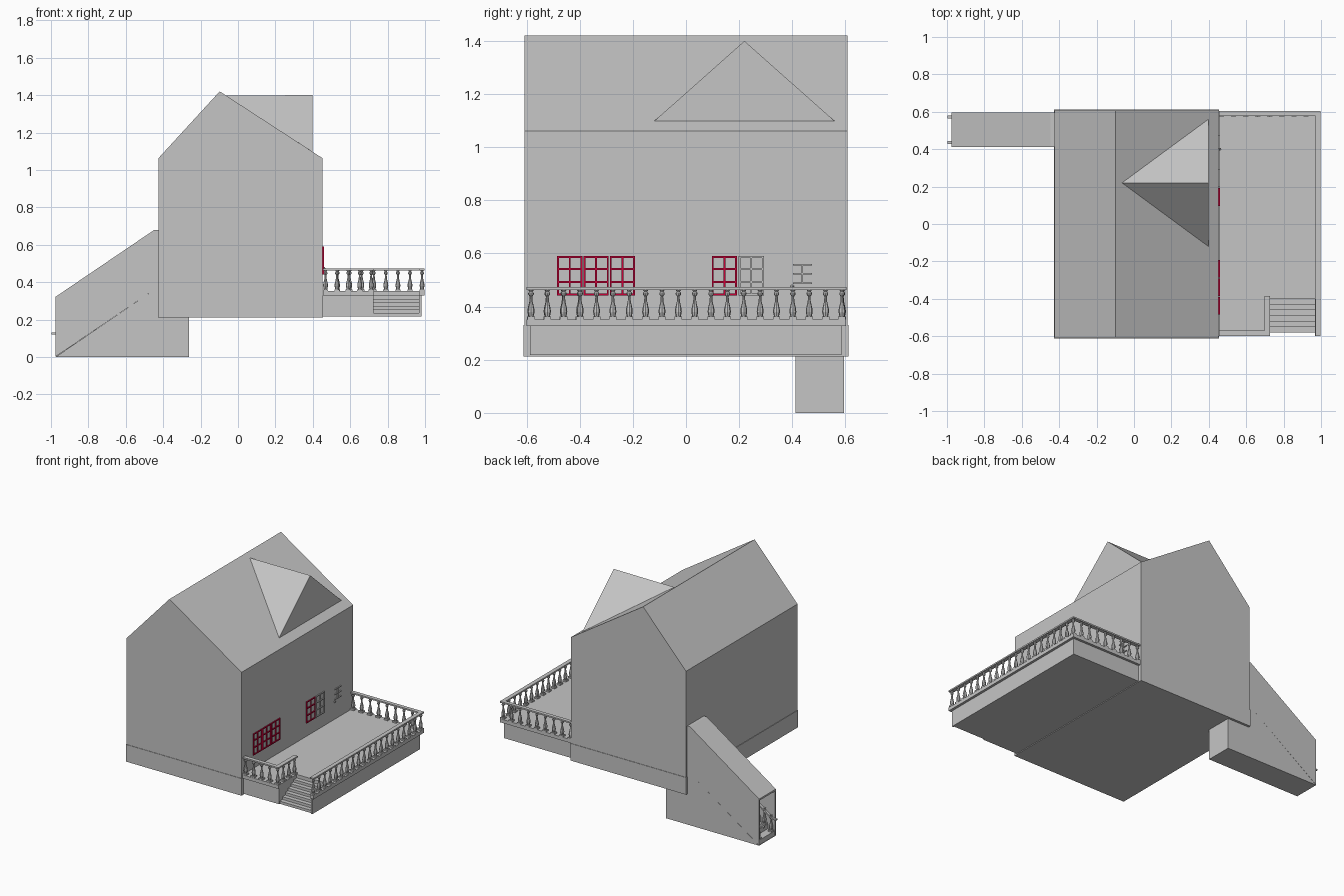
import bpy, bmesh, math
from mathutils import Matrix, Vector

if "Cube" in bpy.data.objects:
    bpy.data.objects.remove(bpy.data.objects["Cube"])


def material(name, rgb):
    m = bpy.data.materials.new(name)
    m.diffuse_color = (*rgb, 1)
    m.use_nodes = True
    m.node_tree.nodes["Principled BSDF"].inputs["Base Color"].default_value = m.diffuse_color
    return m


GREY = material("plaster grey", (0.56, 0.56, 0.56))
RED = material("crimson paint", (0.6, 0.0, 0.04))


def finish(name, bm, mat=GREY):
    bmesh.ops.recalc_face_normals(bm, faces=bm.faces)
    me = bpy.data.meshes.new(name)
    bm.to_mesh(me)
    bm.free()
    me.materials.append(mat)
    ob = bpy.data.objects.new(name, me)
    bpy.context.collection.objects.link(ob)
    return ob


def add_box(bm, x0, x1, y0, y1, z0, z1):
    size = Matrix.Diagonal((x1 - x0, y1 - y0, z1 - z0, 1))
    mid = Matrix.Translation(((x0 + x1) / 2, (y0 + y1) / 2, (z0 + z1) / 2))
    bmesh.ops.create_cube(bm, size=1, matrix=mid @ size)


def boxes(name, items, mat=GREY):
    bm = bmesh.new()
    for b in items:
        add_box(bm, *b)
    return finish(name, bm, mat)


def add_prism(bm, profile, y0, y1):
    """Extrude an (x, z) profile along y."""
    f = bm.faces.new([bm.verts.new((x, y0, z)) for x, z in profile])
    r = bmesh.ops.extrude_face_region(bm, geom=[f])
    vs = [g for g in r["geom"] if isinstance(g, bmesh.types.BMVert)]
    bmesh.ops.translate(bm, verts=vs, vec=(0, y1 - y0, 0))


def prism(name, profile, y0, y1):
    bm = bmesh.new()
    add_prism(bm, profile, y0, y1)
    return finish(name, bm)


# House: gabled body on a plinth
prism("house_body", [(-0.426, 0.33), (0.453, 0.33), (0.453, 1.062),
                     (-0.098, 1.42), (-0.426, 1.062)], -0.608, 0.608)
boxes("house_plinth", [(-0.429, 0.455, -0.611, 0.611, 0.212, 0.33)])

# Roof dormer: a triangular front with its ridge running into the roof
bm = bmesh.new()
a, b, c, d, e = [bm.verts.new(p) for p in (
    (0.398, -0.12, 1.098), (0.398, 0.56, 1.098), (0.398, 0.22, 1.4),
    (-0.065, 0.22, 1.398), (0.3, 0.22, 1.098))]
for f in ((a, b, c), (a, c, d), (b, d, c), (a, d, e), (b, e, d), (a, e, b)):
    bm.faces.new(f)
finish("dormer", bm)

# Terrace: base, overhanging deck, and low wall beside the steps
boxes("terrace_base", [(0.455, 0.98, -0.4, 0.586, 0.217, 0.328),
                       (0.455, 0.725, -0.588, -0.4, 0.217, 0.328),
                       (0.968, 0.98, -0.588, -0.4, 0.217, 0.328)])
boxes("terrace_deck", [(0.455, 0.997, -0.4, 0.603, 0.328, 0.352),
                       (0.455, 0.728, -0.6, -0.4, 0.328, 0.352),
                       (0.968, 0.997, -0.6, -0.4, 0.328, 0.352)])

# Terrace steps, descending to the front
N = 6
rise, run = (0.328 - 0.217) / N, 0.18 / N
boxes("terrace_steps", [(0.725, 0.97, -0.58 + i * run, -0.4,
                         0.217 + i * rise, 0.217 + (i + 1) * rise)
                        for i in range(N)])

# Balustrade: handrails and turned balusters
TOP = 0.463
boxes("handrails", [(0.97, 0.998, -0.6, 0.604, TOP, 0.473),
                    (0.455, 0.97, 0.578, 0.604, TOP, 0.473),
                    (0.455, 0.726, -0.598, -0.57, TOP, 0.473),
                    (0.698, 0.726, -0.57, -0.385, TOP, 0.473)])
VASE = [(0.009, 0.362), (0.013, 0.380), (0.012, 0.392), (0.006, 0.418),
        (0.0045, 0.438), (0.010, 0.446), (0.010, 0.452), (0.006, 0.456),
        (0.010, TOP)]


def add_baluster(bm, x, y, z=0.0, s=1.0, sides=8):
    w = 0.014 * s
    add_box(bm, x - w, x + w, y - w, y + w, z + 0.352 * s, z + 0.362 * s)
    rings = [[bm.verts.new((x + r * s * math.cos(k * math.tau / sides),
                            y + r * s * math.sin(k * math.tau / sides),
                            z + h * s)) for k in range(sides)]
             for r, h in VASE]
    for lo, hi in zip(rings, rings[1:]):
        for k in range(sides):
            n = (k + 1) % sides
            bm.faces.new((lo[k], lo[n], hi[n], hi[k]))


spots = [(0.984, -0.583 + i * 1.17 / 19) for i in range(20)]
spots += [(0.468 + i * 0.0645, 0.589) for i in range(8)]
spots += [(0.468 + i * 0.061, -0.584) for i in range(5)]
spots += [(0.712, -0.584 + i * 0.061) for i in range(1, 4)]
bm = bmesh.new()
for x, y in spots:
    add_baluster(bm, x, y)
finish("balusters", bm)


# Windows on the terrace wall: frame, centre mullion and two crossbars
def window(name, y0, y1, mat, z0=0.442, z1=0.59, t=0.007):
    x0, x1, m = 0.452, 0.459, (y0 + y1) / 2
    bars = [(x0, x1, y, y + t, z0, z1) for y in (y0, y1 - t)]
    bars += [(x0, x1, y0, y1, z, z + t) for z in (z0, z1 - t)]
    bars += [(x0, x1, m - t / 2, m + t / 2, z0, z1)]
    bars += [(x0, x1, y0, y1, z - t / 2, z + t / 2) for z in (0.493, 0.542)]
    boxes(name, bars, mat)


for i, y in enumerate((-0.485, -0.386, -0.287, 0.097)):
    window(f"red_window_{i + 1}", y, y + 0.095, RED)
window("grey_window", 0.198, 0.293, GREY)

# Door: glazing bars and knob
boxes("door_bars", [(0.452, 0.459, 0.435, 0.441, 0.487, 0.56)] +
      [(0.452, 0.459, 0.403, 0.474, z, z + 0.006) for z in (0.485, 0.52, 0.554)])
bm = bmesh.new()
bmesh.ops.create_uvsphere(bm, u_segments=8, v_segments=6, radius=0.007,
                          matrix=Matrix.Translation((0.46, 0.4, 0.475)))
finish("door_knob", bm)

# Covered side stair: solid lower flight, thin side walls and sloping roof
prism("stair_flight", [(-0.975, 0), (-0.262, 0), (-0.262, 0.215), (-0.42, 0.355),
                       (-0.455, 0.355)], 0.413, 0.595)
WALL = [(-0.975, 0.002), (-0.455, 0.355), (-0.42, 0.355), (-0.42, 0.68),
        (-0.447, 0.68), (-0.975, 0.322)]
for name, y in (("front", 0.413), ("back", 0.586)):
    prism(f"stair_wall_{name}", WALL, y, y + 0.009)
prism("stair_roof", [(-0.975, 0.322), (-0.447, 0.68), (-0.42, 0.68), (-0.42, 0.668),
                     (-0.443, 0.668), (-0.975, 0.31)], 0.413, 0.595)

# Side stair treads
boxes("stair_treads", [(-0.972 + i * 0.0515, -0.45, 0.422, 0.586,
                        i * 0.0353, (i + 1) * 0.0353) for i in range(10)])

# Side stair handrails with a newel baluster at the foot
for name, y in (("front", 0.436), ("back", 0.572)):
    bm = bmesh.new()
    add_prism(bm, [(-0.998, 0.12), (-0.965, 0.12), (-0.455, 0.465),
                   (-0.455, 0.475), (-0.968, 0.13), (-0.998, 0.13)], y - 0.008, y + 0.008)
    for i in range(9):
        add_baluster(bm, -0.955 + i * 0.0515, y, -0.317 + i * 0.0353)
    finish(f"stair_handrail_{name}", bm)
